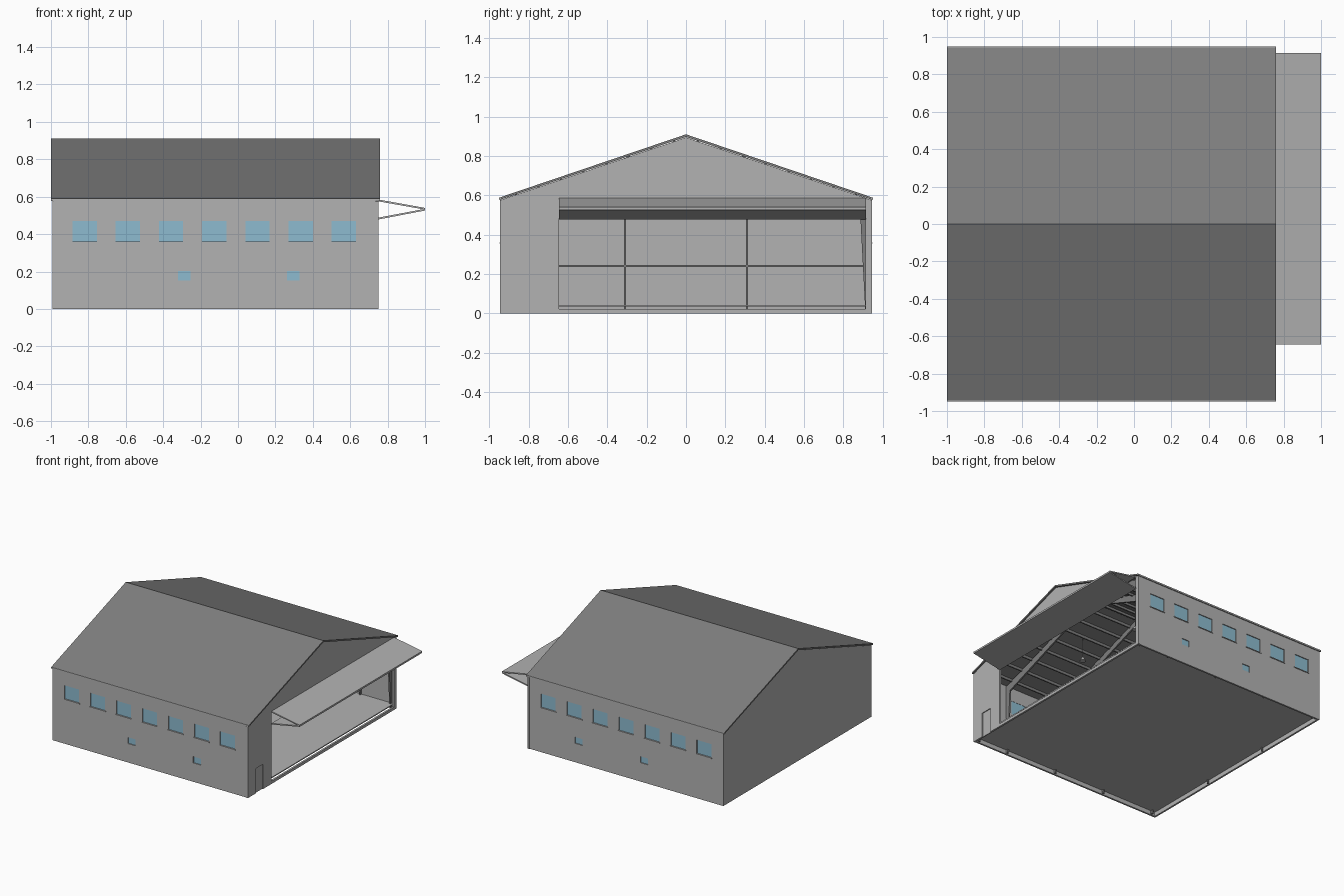
import bpy, bmesh, math
from mathutils import Vector

if "Cube" in bpy.data.objects:
    bpy.data.objects.remove(bpy.data.objects["Cube"])


def material(name, rgb):
    m = bpy.data.materials.new(name)
    m.diffuse_color = (*rgb, 1)
    m.use_nodes = True
    m.node_tree.nodes["Principled BSDF"].inputs["Base Color"].default_value = m.diffuse_color
    return m


WALL = material("light_grey_wall", (0.45, 0.45, 0.45))
ROOF = material("dark_grey_roof", (0.21, 0.21, 0.21))
GLASS = material("blue_glass", (0.27, 0.50, 0.63))


def finish(bm, name, mat):
    bmesh.ops.recalc_face_normals(bm, faces=bm.faces[:])
    me = bpy.data.meshes.new(name)
    bm.to_mesh(me)
    bm.free()
    me.materials.append(mat)
    ob = bpy.data.objects.new(name, me)
    bpy.context.collection.objects.link(ob)
    return ob


def extrude(name, pts, a, b, mat, axis="x"):
    """Extrude a profile: (y, z) points along x, or (x, z) points along y."""
    bm = bmesh.new()
    vs = [bm.verts.new((a, p, z) if axis == "x" else (p, a, z)) for p, z in pts]
    f = bm.faces.new(vs)
    r = bmesh.ops.extrude_face_region(bm, geom=[f])
    d = Vector((b - a, 0, 0)) if axis == "x" else Vector((0, b - a, 0))
    bmesh.ops.translate(bm, verts=[v for v in r["geom"] if isinstance(v, bmesh.types.BMVert)], vec=d)
    return finish(bm, name, mat)


def box(name, x, y, z, mat):
    return extrude(name, [(y[0], z[0]), (y[1], z[0]), (y[1], z[1]), (y[0], z[1])], x[0], x[1], mat)


# Window openings on both long walls: (x0, x1, z0, z1)
big = [(-0.82 + 0.231 * i - 0.065, -0.82 + 0.231 * i + 0.065, 0.36, 0.47) for i in range(7)]
small = [(c - 0.034, c + 0.034, 0.152, 0.203) for c in (-0.288, 0.295)]
holes = big + small


def side_wall(s, name):
    xs = sorted({-0.99, 0.737} | {v for h in holes for v in h[:2]})
    zs = sorted({0, 0.578} | {v for h in holes for v in h[2:]})
    bm = bmesh.new()
    grid = {(x, z): bm.verts.new((x, s * 0.942, z)) for x in xs for z in zs}
    for x0, x1 in zip(xs, xs[1:]):
        for z0, z1 in zip(zs, zs[1:]):
            cx, cz = (x0 + x1) / 2, (z0 + z1) / 2
            if any(h[0] < cx < h[1] and h[2] < cz < h[3] for h in holes):
                continue
            bm.faces.new([grid[k] for k in ((x0, z0), (x1, z0), (x1, z1), (x0, z1))])
    r = bmesh.ops.extrude_face_region(bm, geom=bm.faces[:])
    bmesh.ops.translate(bm, verts=[v for v in r["geom"] if isinstance(v, bmesh.types.BMVert)],
                        vec=(0, -s * 0.014, 0))
    finish(bm, name, WALL)


for s, side in ((-1, "front"), (1, "back")):
    side_wall(s, side + "_long_wall")
    for i, (x0, x1, z0, z1) in enumerate(holes):
        ys = sorted((s * 0.930, s * 0.935))
        box(f"{side}_window_glass_{i}", (x0, x1), ys, (z0, z1), GLASS)
    for i, (x0, x1, z0, z1) in enumerate(big):
        box(f"{side}_window_sill_{i}", (x0 - 0.006, x1 + 0.006), sorted((s * 0.936, s * 0.947)),
            (z0 - 0.006, z0), WALL)
    # Pale trim along the eave
    box(side + "_eave_trim", (-1.0, 0.76), sorted((s * 0.941, s * 0.95)), (0.578, 0.59), WALL)

# Gable ends; the right one has the big opening and a side door notch
extrude("left_gable_wall", [(-0.942, 0), (0.942, 0), (0.942, 0.575), (0, 0.894), (-0.942, 0.575)],
        -0.992, -0.978, WALL)
extrude("right_gable_wall",
        [(-0.946, 0), (-0.845, 0), (-0.845, 0.2), (-0.75, 0.2), (-0.75, 0), (-0.645, 0),
         (-0.645, 0.582), (0.912, 0.582), (0.912, 0), (0.946, 0), (0.946, 0.575),
         (0, 0.894), (-0.946, 0.575)], 0.735, 0.75, WALL)
box("side_door", (0.736, 0.743), (-0.845, -0.75), (0, 0.2), WALL)
box("opening_sill", (0.735, 0.75), (-0.645, 0.912), (0, 0.022), WALL)

# Raised floor, with the walls running below it
box("floor", (-0.98, 0.737), (-0.93, 0.93), (0.034, 0.042), WALL)

# Roof sheets
extrude("roof", [(0.95, 0.588), (0, 0.91), (-0.95, 0.588), (-0.947, 0.577), (0, 0.897), (0.947, 0.577)],
        -1.0, 0.76, ROOF)

# Folded door panels sticking out of the opening
extrude("upper_door_panel", [(0.75, 0.585), (1.0, 0.54), (1.0, 0.531), (0.75, 0.575)],
        -0.645, 0.915, WALL, "y")
extrude("lower_door_panel", [(0.75, 0.478), (1.0, 0.526), (1.0, 0.535), (0.75, 0.488)],
        -0.645, 0.915, WALL, "y")

# Steel portal frames with tapered columns
half = [(0.928, 0.005), (0.928, 0.572), (0, 0.888)]
inner = [(0, 0.85), (0.885, 0.52), (0.912, 0.005)]
frame = half + [(-y, z) for y, z in half[-2::-1]] + [(-y, z) for y, z in inner[:0:-1]] + inner
for i, x in enumerate((-0.945, -0.475, -0.015, 0.445, 0.715)):
    extrude(f"portal_frame_{i}", frame, x - 0.006, x + 0.006, ROOF)

# Purlins under both roof slopes
for s in (-1, 1):
    for i in range(8):
        y = 0.06 + i * 0.115
        z = 0.897 - 0.338 * y
        box(f"purlin_{'front' if s < 0 else 'back'}_{i}", (-0.978, 0.735),
            sorted((s * (y - 0.005), s * (y + 0.005))), (z - 0.02, z + 0.002), ROOF)

# Posts and rail on the inside of the left gable
for y in (-0.31, 0.31):
    box("gable_post", (-0.979, -0.965), (y - 0.005, y + 0.005), (0.002, 0.79), ROOF)
box("gable_rail", (-0.979, -0.968), (-0.93, 0.93), (0.235, 0.245), ROOF)

# Hanging lamps
for x in (0.24, -0.2, -0.65):
    for y in (-0.3, 0.3):
        bm = bmesh.new()
        bmesh.ops.create_cone(bm, cap_ends=True, segments=16, radius1=0.024, radius2=0.008, depth=0.03)
        bmesh.ops.translate(bm, verts=bm.verts[:], vec=(x, y, 0.605))
        finish(bm, "lamp_shade", WALL)
        box("lamp_rod", (x - 0.002, x + 0.002), (y - 0.002, y + 0.002), (0.61, 0.797), ROOF)
